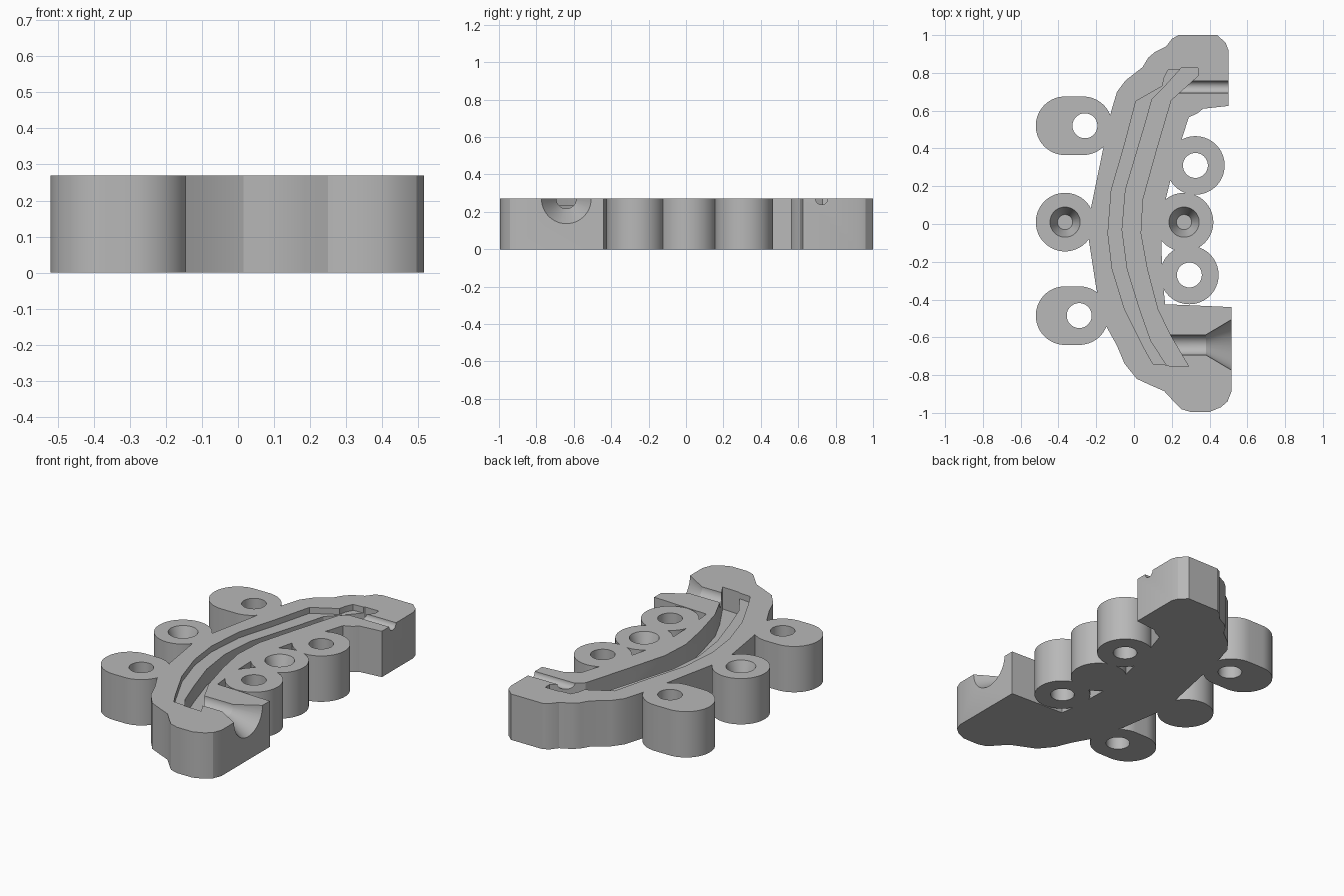
import bpy, bmesh, math

H = 0.27           # block height
R = 0.155          # boss radius
STEP, FLOOR = 0.235, 0.14   # heights of cavity ledge and cavity floor

cube = bpy.data.objects.get("Cube")
if cube:
    bpy.data.objects.remove(cube, do_unlink=True)

grey = bpy.data.materials.new("light grey")
grey.use_nodes = True
grey.diffuse_color = (0.48, 0.48, 0.48, 1)
grey.node_tree.nodes["Principled BSDF"].inputs["Base Color"].default_value = (0.48, 0.48, 0.48, 1)


def prism(name, pts, z0, z1):
    """Extrude a flat outline between two heights."""
    bm = bmesh.new()
    face = bm.faces.new([bm.verts.new((x, y, z0)) for x, y in pts])
    top = bmesh.ops.extrude_face_region(bm, geom=[face])["geom"]
    bmesh.ops.translate(bm, vec=(0, 0, z1 - z0),
                        verts=[v for v in top if isinstance(v, bmesh.types.BMVert)])
    bmesh.ops.recalc_face_normals(bm, faces=bm.faces)
    mesh = bpy.data.meshes.new(name)
    bm.to_mesh(mesh)
    bm.free()
    mesh.materials.append(grey)
    ob = bpy.data.objects.new(name, mesh)
    bpy.context.collection.objects.link(ob)
    return ob


def slot(x0, x1, y, r, n=32):
    """Outline of a circle stretched from x0 to x1."""
    pts = []
    for cx, start in ((x1, -math.pi / 2), (x0, math.pi / 2)):
        for i in range(n + 1):
            a = start + math.pi * i / n
            if x0 == x1 and i == n:
                continue
            pts.append((cx + r * math.cos(a), y + r * math.sin(a)))
    return pts


def cone(name, r1, r2, start, length, along_x=False):
    """Cone or cylinder from a start point, upward or along +x."""
    x, y, z = start
    mid = (x + length / 2, y, z) if along_x else (x, y, z + length / 2)
    bpy.ops.mesh.primitive_cone_add(vertices=48, radius1=r1, radius2=r2, depth=length, location=mid,
                                    rotation=(0, math.pi / 2 if along_x else 0, 0))
    ob = bpy.context.object
    ob.name = name
    ob.data.materials.append(grey)
    return ob


def combine(target, other, operation):
    other.hide_render = True
    mod = target.modifiers.new(operation, 'BOOLEAN')
    mod.operation, mod.solver, mod.object = operation, 'EXACT', other
    bpy.context.view_layer.objects.active = target
    bpy.ops.object.modifier_apply(modifier=mod.name)
    bpy.data.objects.remove(other, do_unlink=True)


# Curved main block
body = prism("mould_block", [
    (.50, .625), (.50, .92), (.485, .96), (.44, 1), (.235, 1), (.20, .98), (.17, .94), (.11, .91),
    (.075, .88), (.045, .83), (-.045, .76), (-.09, .70), (-.12, .60), (-.165, .39), (-.235, .05),
    (-.24, -.08), (-.20, -.34), (-.145, -.545), (-.09, -.645), (-.05, -.74), (.015, -.82),
    (.08, -.85), (.16, -.885), (.22, -.95), (.25, -.98), (.30, -.995), (.40, -.995), (.46, -.97),
    (.495, -.94), (.515, -.89), (.515, -.44), (.29, -.43), (.165, -.425), (.15, -.28), (.145, -.1),
    (.15, .06), (.19, .22), (.25, .44), (.29, .565), (.335, .585), (.365, .61)], 0, H)

# Side bosses: slot start, slot end, y, hole x (None = tapered locating socket)
bosses = [(-.365, -.27, .52, -.26), (-.365, -.365, .01, None), (-.365, -.29, -.485, -.29),
          (.325, .325, .31, .325), (.265, .265, .01, None), (.293, .293, -.27, .293)]
for x0, x1, y, hole in bosses:
    combine(body, prism("boss", slot(x0, x1, y, R), 0, H), 'UNION')
for x0, x1, y, hole in bosses:
    if hole is None:
        cutter = cone("socket", .04, .08, (x0, y, H - .11), .1101)
    else:
        cutter = cone("bolt_hole", .066, .066, (hole, y, -.1), H + .2)
    combine(body, cutter, 'DIFFERENCE')

# Stepped curved cavity: shared inner edge, ledge edge, deep edge
inner = [(.29, -.755), (.19, -.585), (.125, -.45), (.07, -.24), (.035, -.05), (.045, .13),
         (.12, .40), (.195, .655), (.34, .785), (.34, .825)]
ledge = [(.18, .815), (.16, .775), (.15, .73), (.08, .69), (.01, .65), (-.05, .42), (-.12, .18),
         (-.138, -.05), (-.115, -.24), (-.05, -.45), (.055, -.66), (.10, -.74)]
deep = [(.25, .825), (.16, .725), (.095, .66), (.065, .55), (-.045, .18), (-.063, -.03),
        (-.035, -.24), (.03, -.45), (.09, -.62), (.175, -.75)]
combine(body, prism("ledge_cut", inner + ledge, STEP, H + .1), 'DIFFERENCE')
combine(body, prism("cavity_cut", inner + deep, FLOOR, H + .05), 'DIFFERENCE')

# Vent and pouring channels with a funnel mouth
combine(body, cone("vent", .032, .032, (.22, .725, H), .4, True), 'DIFFERENCE')
combine(body, cone("sprue", .053, .053, (.17, -.64, H), .3, True), 'DIFFERENCE')
combine(body, cone("funnel", .053, .142, (.38, -.64, H), .15, True), 'DIFFERENCE')

bpy.ops.object.select_all(action='DESELECT')
body.select_set(True)
bpy.context.view_layer.objects.active = body
bpy.ops.object.shade_smooth_by_angle(angle=math.radians(25))
